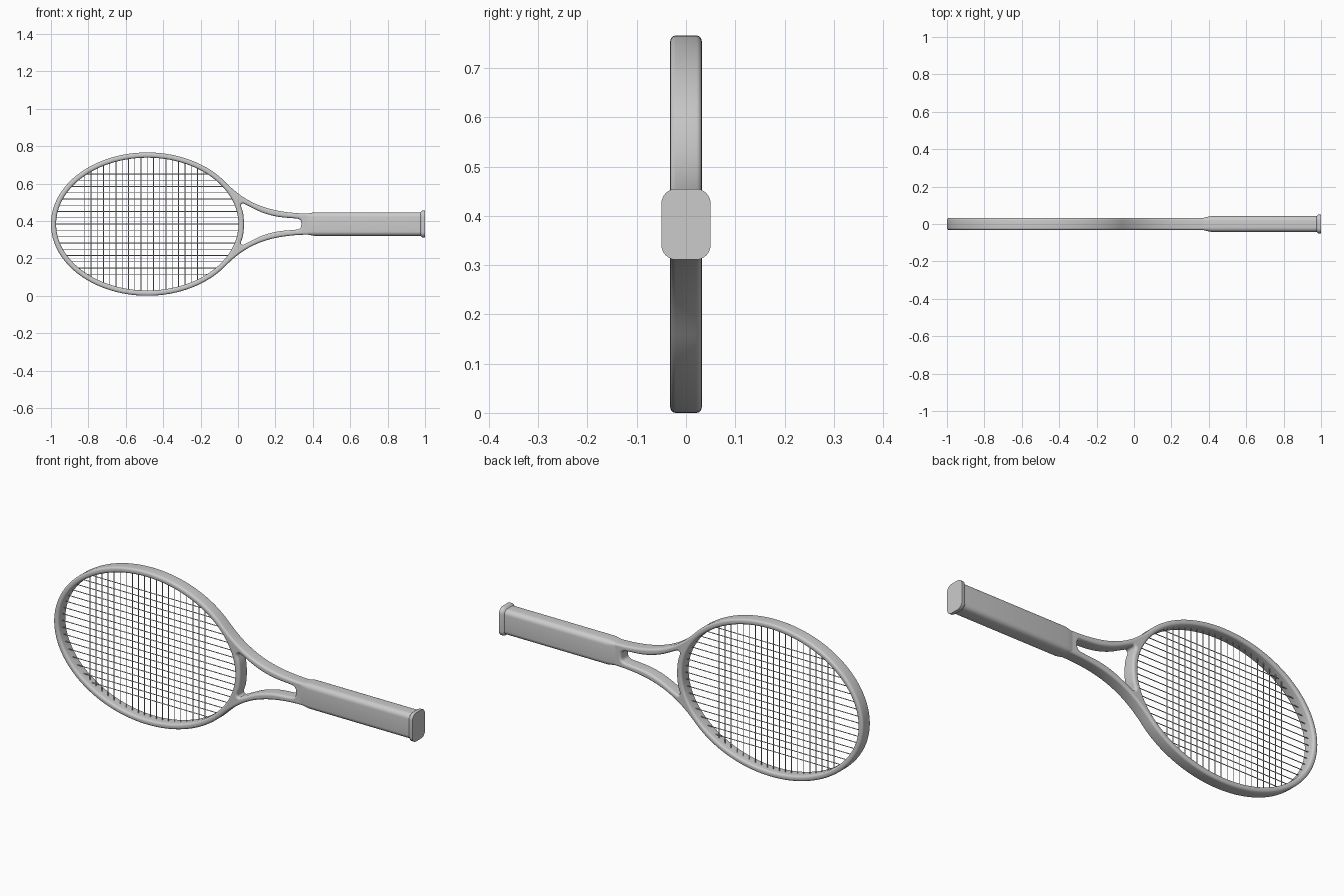
import bpy, bmesh, math
from mathutils import Vector

if "Cube" in bpy.data.objects:
    bpy.data.objects.remove(bpy.data.objects["Cube"], do_unlink=True)

MID_Z = 0.383      # height of the long axis
HEAD_X = -0.485    # centre of the head

grey = bpy.data.materials.new("plain_grey")
grey.use_nodes = True
grey.diffuse_color = (0.6, 0.6, 0.6, 1)
grey.node_tree.nodes["Principled BSDF"].inputs["Base Color"].default_value = (0.6, 0.6, 0.6, 1)


def add_object(name, mesh):
    mesh.materials.clear()
    mesh.materials.append(grey)
    obj = bpy.data.objects.new(name, mesh)
    bpy.context.collection.objects.link(obj)
    bpy.ops.object.select_all(action='DESELECT')
    obj.select_set(True)
    bpy.context.view_layer.objects.active = obj
    bpy.ops.object.shade_smooth_by_angle(angle=math.radians(35))
    return obj


def ellipse(rx, rz, start=0.0, end=360.0, steps=128):
    angles = [math.radians(start + (end - start) * i / steps) for i in range(steps + 1)]
    return [Vector((HEAD_X + rx * math.cos(a), rz * math.sin(a))) for a in angles]


def mirrored(points):
    return [Vector((p.x, -p.y)) for p in reversed(points)]


def smooth_loop(points, steps=6):
    """Closed Catmull-Rom curve through the points."""
    out, n = [], len(points)
    for i in range(n):
        a, b, c, d = (points[(i + k) % n] for k in (-1, 0, 1, 2))
        for s in range(steps):
            t = s / steps
            out.append(0.5 * (2 * b + (c - a) * t + (2 * a - 5 * b + 4 * c - d) * t**2
                              + (3 * b - a - 3 * c + d) * t**3))
    return out


# Frame: outline with a head opening and a throat opening, rounded edges
head = ellipse(0.515, 0.383, 36, 324)
a, b, c, d = head[0], head[0] + Vector((0.11, -0.112)), Vector((0.16, 0.056)), Vector((0.4, 0.056))
arm = [(1 - t)**3 * a + 3 * t * (1 - t)**2 * b + 3 * t * t * (1 - t) * c + t**3 * d
       for t in (i / 28 for i in range(1, 29))]
outline = head + mirrored(arm)[::-1] + arm[::-1]
head_opening = ellipse(0.4875, 0.355)[:-1]
throat_top = [Vector(p) for p in (
    (0.027, 0.06), (0.016, 0.098), (0.024, 0.110), (0.04, 0.105), (0.125, 0.064),
    (0.21, 0.040), (0.30, 0.031), (0.325, 0.027), (0.337, 0.015))]
throat_opening = smooth_loop([Vector((0.032, 0))] + throat_top + mirrored(throat_top))

curve = bpy.data.curves.new("frame_outline", 'CURVE')
curve.dimensions = '2D'
curve.fill_mode = 'BOTH'
EDGE = 0.011
curve.extrude = 0.032 - EDGE
curve.bevel_depth = EDGE
curve.bevel_resolution = 4
curve.offset = -EDGE
for loop in (outline, head_opening, throat_opening):
    spline = curve.splines.new('POLY')
    spline.points.add(len(loop) - 1)
    for point, co in zip(spline.points, loop):
        point.co = (co.x, co.y, 0, 1)
    spline.use_cyclic_u = True
helper = bpy.data.objects.new("frame_outline", curve)
bpy.context.collection.objects.link(helper)
bpy.context.view_layer.update()
frame_mesh = bpy.data.meshes.new_from_object(
    helper.evaluated_get(bpy.context.evaluated_depsgraph_get()))
bpy.data.objects.remove(helper, do_unlink=True)
frame = add_object("frame", frame_mesh)
frame.rotation_euler.x = math.pi / 2
frame.location.z = MID_Z


# Handle and end cap: rounded rectangles lofted along x
def section(x, hy, hz, r, steps=6):
    ring = []
    for quarter, (sy, sz) in enumerate(((1, 1), (-1, 1), (-1, -1), (1, -1))):
        for i in range(steps + 1):
            ang = math.pi / 2 * (quarter + i / steps)
            ring.append((x, sy * (hy - r) + r * math.cos(ang),
                         MID_Z + sz * (hz - r) + r * math.sin(ang)))
    return ring


def loft(name, sections):
    bm = bmesh.new()
    rings = [[bm.verts.new(p) for p in section(*s)] for s in sections]
    n = len(rings[0])
    for low, high in zip(rings, rings[1:]):
        for i in range(n):
            j = (i + 1) % n
            bm.faces.new((low[i], low[j], high[j], high[i]))
    bm.faces.new(rings[0][::-1])
    bm.faces.new(rings[-1])
    bmesh.ops.recalc_face_normals(bm, faces=bm.faces)
    mesh = bpy.data.meshes.new(name)
    bm.to_mesh(mesh)
    bm.free()
    return add_object(name, mesh)


loft("handle", [(0.365, 0.031, 0.055, 0.012), (0.41, 0.042, 0.063, 0.024),
                (0.982, 0.042, 0.063, 0.024)])
loft("end_cap", [(0.976, 0.042, 0.063, 0.024), (0.982, 0.048, 0.070, 0.028),
                 (0.986, 0.050, 0.072, 0.030), (1.0, 0.050, 0.072, 0.030)])


# Strings: thin rods ending inside the rim
def strings(name, segments, radius=0.002, sides=8):
    bm = bmesh.new()
    for start, end in segments:
        axis = end - start
        matrix = axis.to_track_quat('Z', 'Y').to_matrix().to_4x4()
        matrix.translation = (start + end) / 2
        bmesh.ops.create_cone(bm, cap_ends=True, segments=sides, radius1=radius,
                              radius2=radius, depth=axis.length, matrix=matrix)
    mesh = bpy.data.meshes.new(name)
    bm.to_mesh(mesh)
    bm.free()
    return add_object(name, mesh)


RX, RZ = 0.50, 0.368
SPACING = 0.0335
long_strings, cross_strings = [], []
for k in range(-8, 9):
    z = k * SPACING
    half = RX * math.sqrt(1 - (z / RZ)**2)
    long_strings.append((Vector((HEAD_X - half, -0.001, MID_Z + z)),
                         Vector((HEAD_X + half, -0.001, MID_Z + z))))
for k in range(-10, 10):
    x = k * SPACING
    half = RZ * math.sqrt(1 - (x / RX)**2)
    cross_strings.append((Vector((HEAD_X + x, 0.001, MID_Z - half)),
                          Vector((HEAD_X + x, 0.001, MID_Z + half))))
strings("long_strings", long_strings)
strings("cross_strings", cross_strings)
